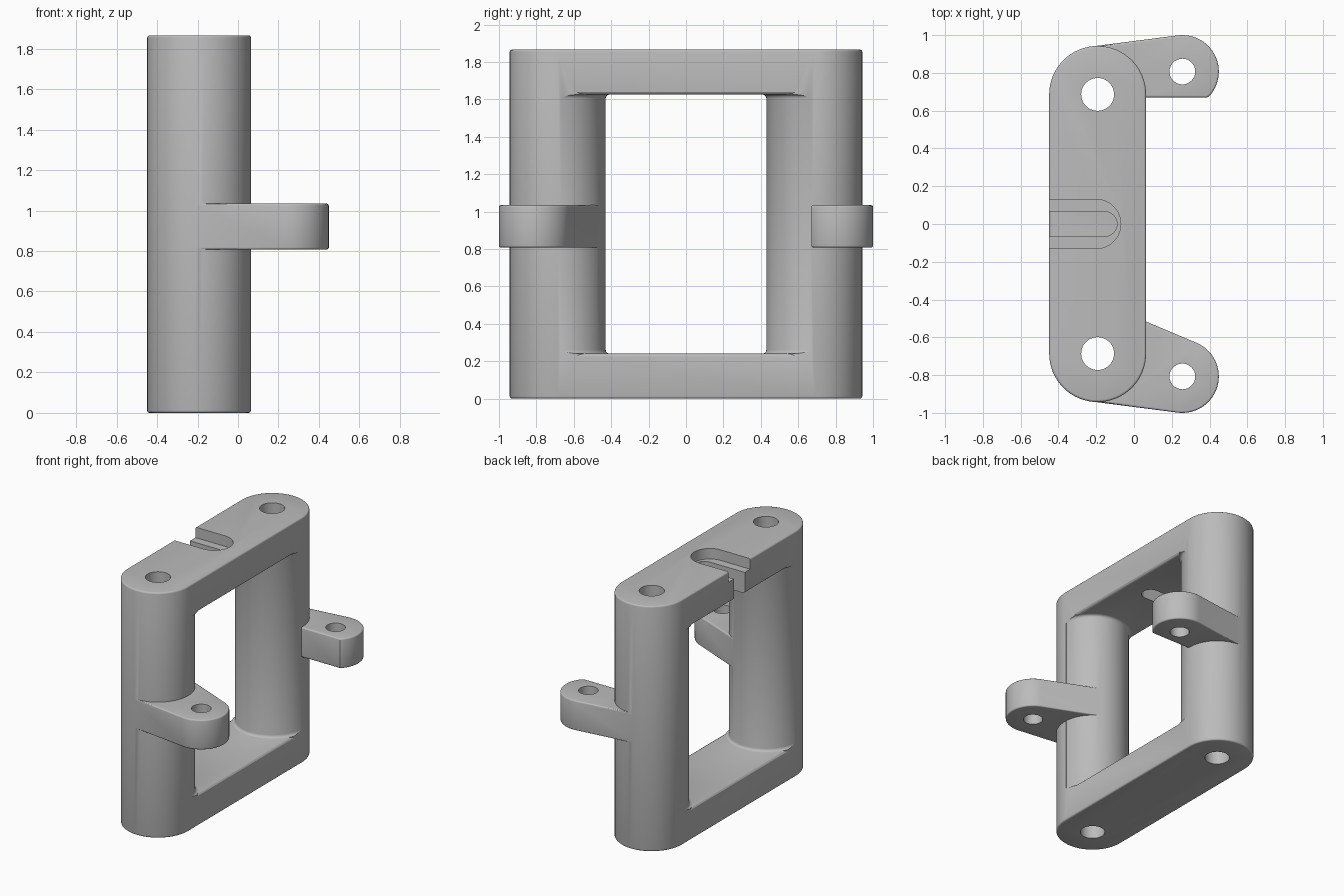
import bpy, bmesh, math

if "Cube" in bpy.data.objects:
    bpy.data.objects.remove(bpy.data.objects["Cube"])

CX, CY, R = -0.1925, 0.686, 0.2565      # column centre and radius
LX, LY, LR = 0.256, 0.807, 0.193        # lug end centre and radius
H = 1.866
BAR = 0.24                              # thickness of the cross bars

grey = bpy.data.materials.new("plain grey")
grey.diffuse_color = (0.5, 0.5, 0.5, 1)
grey.use_nodes = True
grey.node_tree.nodes["Principled BSDF"].inputs["Base Color"].default_value = grey.diffuse_color


def new_object(name, bm):
    bmesh.ops.recalc_face_normals(bm, faces=bm.faces[:])
    mesh = bpy.data.meshes.new(name)
    bm.to_mesh(mesh)
    bm.free()
    mesh.materials.append(grey)
    ob = bpy.data.objects.new(name, mesh)
    bpy.context.scene.collection.objects.link(ob)
    return ob


def capsule(c1, r1, c2, r2, n=32):
    """Outline of two circles joined by their tangents."""
    dx, dy = c2[0] - c1[0], c2[1] - c1[1]
    th = math.atan2(dy, dx)
    ph = math.acos((r1 - r2) / math.hypot(dx, dy))
    pts = []
    for c, r, a, b in ((c1, r1, th + ph, th + 2 * math.pi - ph),
                       (c2, r2, th - ph, th + ph)):
        for i in range(n + 1):
            t = a + (b - a) * i / n
            pts.append((c[0] + r * math.cos(t), c[1] + r * math.sin(t)))
    return pts


def loft(name, rings):
    """Closed skin through rings of equal length, capped at both ends."""
    bm = bmesh.new()
    rings = [[bm.verts.new(p) for p in ring] for ring in rings]
    n = len(rings[0])
    for a, b in zip(rings, rings[1:]):
        for i in range(n):
            j = (i + 1) % n
            bm.faces.new((a[i], a[j], b[j], b[i]))
    bm.faces.new(rings[0])
    bm.faces.new(rings[-1])
    return new_object(name, bm)


def prism(name, ring_at, z0, z1, bevel=0.0):
    """Upright prism; ring_at(inset) gives its outline, rims are rounded."""
    steps = [(0.0, 0.0)]
    if bevel:
        steps = [(bevel * (1 - math.sin(a)), bevel * (1 - math.cos(a)))
                 for a in (0, math.pi / 6, math.pi / 3, math.pi / 2)]
    levels = [(i, z0 + d) for i, d in steps]
    levels += [(i, z1 - d) for i, d in reversed(steps)]
    return loft(name, [[(x, y, z) for x, y in ring_at(i)] for i, z in levels])


def lathe(name, x, y, profile, n=64):
    turn = [2 * math.pi * i / n for i in range(n)]
    return loft(name, [[(x + r * math.cos(t), y + r * math.sin(t), z) for t in turn]
                       for r, z in profile])


def volume(mesh):
    bm = bmesh.new()
    bm.from_mesh(mesh)
    v = bm.calc_volume(signed=True) if bm.faces else 0.0
    bm.free()
    return v


def combine(target, tool, op):
    """Boolean with the first solver that gives a sensible volume."""
    before = volume(target.data)
    mod = target.modifiers.new("join", 'BOOLEAN')
    mod.operation, mod.object = op, tool
    result = None
    for solver in ('EXACT', 'MANIFOLD', 'FLOAT'):
        try:
            mod.solver = solver
        except TypeError:
            continue
        bpy.context.view_layer.update()
        deps = bpy.context.evaluated_depsgraph_get()
        mesh = bpy.data.meshes.new_from_object(target.evaluated_get(deps))
        after = volume(mesh)
        if (op == 'UNION' and before < after < before * 1.5) or \
           (op == 'DIFFERENCE' and before * 0.2 < after < before):
            result = mesh
            break
    target.modifiers.remove(mod)
    if result:
        target.data = result
    if result or op == 'DIFFERENCE':
        bpy.data.objects.remove(tool)


# Solid upright block with rounded ends
frame = prism("bracket_frame",
              lambda i: capsule((CX, -CY), R - i, (CX, CY), R - i), 0, H, 0.012)

# Window cutter: rounded mouth on both sides, running along y
half = [(0.35, BAR - 0.014), (R, BAR - 0.014), (R - 0.006, BAR - 0.005), (R - 0.018, BAR)]
lower = half + [(-x, z) for x, z in reversed(half)]
section = lower + [(x, H - z) for x, z in reversed(lower)]
window = loft("window_cutter", [[(CX + x, y, z) for x, z in section]
                                for y in (-0.67, 0.67)])

# Round columns with small fillets stay standing in the window
column = [(R + 0.02, 0.1), (R + 0.02, BAR), (R + 0.01, BAR + 0.003),
          (R + 0.003, BAR + 0.01), (R, BAR + 0.02)]
column += [(r, H - z) for r, z in reversed(column)]
for s in (-1, 1):
    combine(window, lathe("column_keep", CX, s * CY, column), 'DIFFERENCE')
combine(frame, window, 'DIFFERENCE')


# Side lugs: the front one is a full taper, the back one is cut flat inside
def front_ring(i):
    return capsule((CX, -CY), R - 0.0008 - i, (LX, -LY), LR - i)


def back_ring(i):
    return [(x, max(y, 0.67 + i))
            for x, y in capsule((CX, CY), R - 0.0008 - i, (LX, LY), LR - i)]


for name, ring in (("front_lug", front_ring), ("back_lug", back_ring)):
    combine(frame, prism(name, ring, 0.808, 1.034, 0.01), 'UNION')

# Bolt holes through the columns and lugs
for s in (-1, 1):
    for x, y, r in ((CX, CY, 0.087), (LX, LY, 0.068)):
        combine(frame, lathe("hole_cutter", x, s * y, [(r, -0.2), (r, H + 0.2)], 48),
                'DIFFERENCE')

# Stepped slot in the top bar, open on the left side
for x, r, z in ((-0.2, 0.13, H - 0.08), (-0.155, 0.065, 1.5)):
    combine(frame, prism("slot_cutter", lambda i: capsule((x, 0), r, (-1, 0), r),
                         z, H + 0.2), 'DIFFERENCE')

# Smooth curved walls, keep real edges crisp
bpy.ops.object.select_all(action='DESELECT')
for ob in bpy.context.scene.objects:
    ob.select_set(True)
bpy.context.view_layer.objects.active = frame
bpy.ops.object.shade_smooth_by_angle(angle=math.radians(35))
